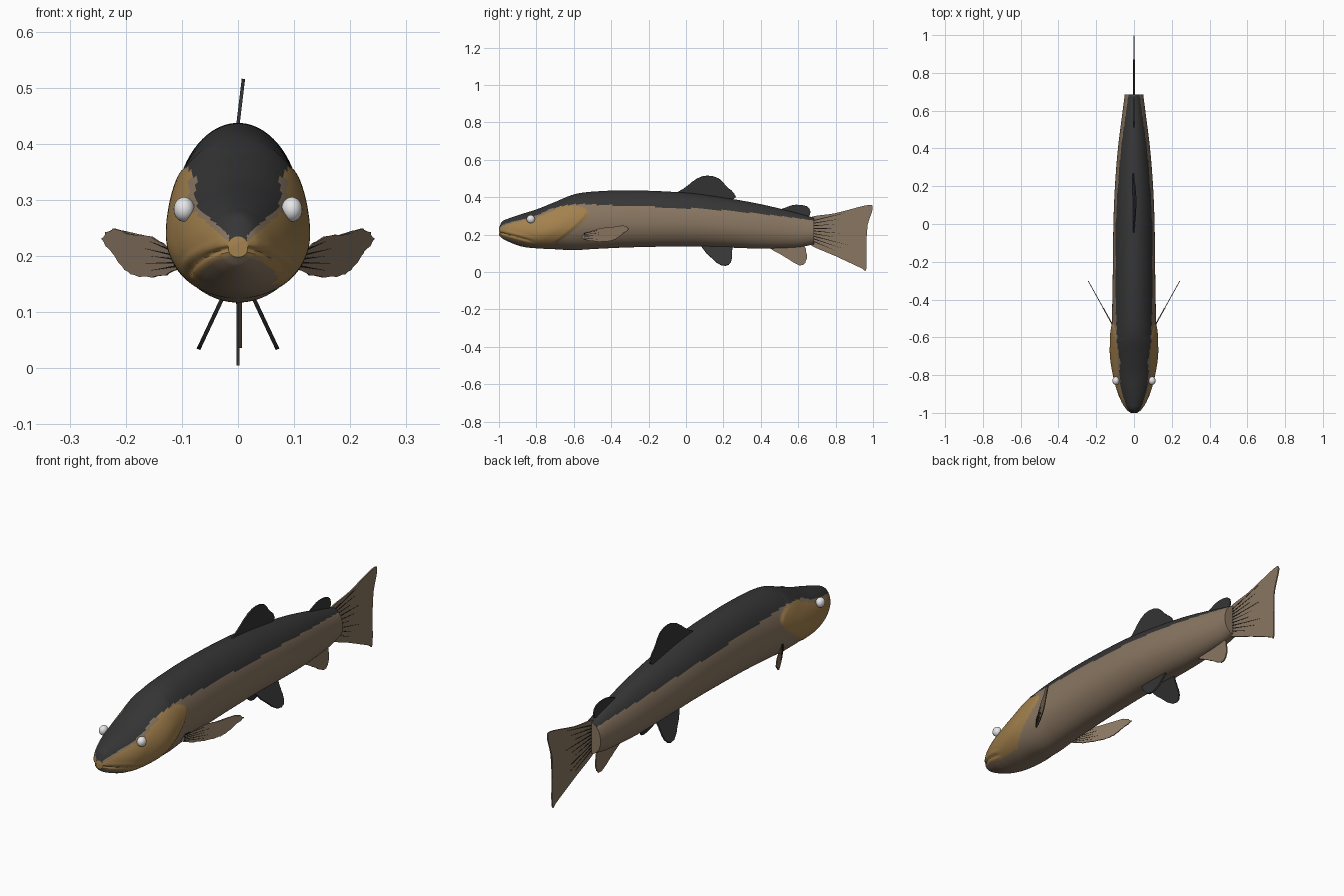
import bpy, bmesh, math
from mathutils import Vector

if "Cube" in bpy.data.objects:
    bpy.data.objects.remove(bpy.data.objects["Cube"])


def material(name, rgb):
    m = bpy.data.materials.new(name)
    m.diffuse_color = (*rgb, 1)
    m.use_nodes = True
    m.node_tree.nodes["Principled BSDF"].inputs["Base Color"].default_value = m.diffuse_color
    return m


DARK = material("charcoal back", (0.036, 0.036, 0.036))
BROWN = material("brown side", (0.25, 0.18, 0.12))
GOLD = material("golden cheek", (0.37, 0.22, 0.075))
RAY = material("black fin ray", (0.008, 0.008, 0.008))
WHITE = material("eye white", (0.8, 0.8, 0.8))


def smooth(ob, angle=40):
    bpy.ops.object.select_all(action='DESELECT')
    ob.select_set(True)
    bpy.context.view_layer.objects.active = ob
    bpy.ops.object.shade_smooth_by_angle(angle=math.radians(angle))


def finish(bm, name, mats):
    bmesh.ops.recalc_face_normals(bm, faces=bm.faces[:])
    me = bpy.data.meshes.new(name)
    bm.to_mesh(me)
    bm.free()
    for m in mats:
        me.materials.append(m)
    ob = bpy.data.objects.new(name, me)
    bpy.context.collection.objects.link(ob)
    smooth(ob)
    return ob


def interp(table, t, col=1):
    """Smooth interpolation of a small table keyed on its first column."""
    n = len(table)
    if t <= table[0][0]:
        return table[0][col]
    if t >= table[-1][0]:
        return table[-1][col]
    i = max(k for k in range(n - 1) if table[k][0] <= t)

    def slope(k):
        a, b = table[max(k - 1, 0)], table[min(k + 1, n - 1)]
        return (b[col] - a[col]) / (b[0] - a[0])
    a, b = table[i], table[i + 1]
    h = b[0] - a[0]
    u = (t - a[0]) / h
    return ((2*u**3 - 3*u*u + 1) * a[col] + (u**3 - 2*u*u + u) * h * slope(i)
            + (3*u*u - 2*u**3) * b[col] + (u**3 - u*u) * h * slope(i + 1))


# Body stations: y, bottom z, top z, half width
BODY = [(-1.0, .198, .235, .018), (-.985, .182, .268, .036), (-.95, .163, .286, .06),
        (-.88, .137, .31, .091), (-.8, .127, .335, .111), (-.7, .122, .375, .122),
        (-.6, .117, .415, .121), (-.5, .123, .43, .117), (-.3, .132, .437, .113),
        (0, .137, .424, .109), (.2, .132, .398, .101), (.4, .126, .363, .085),
        (.6, .133, .314, .06), (.685, .148, .29, .049)]
# Lower edge of the dark back, and rear edge of the gill cover by height
BACK = [(-1, .25), (-.9, .282), (-.8, .303), (-.72, .338), (-.6, .362), (-.4, .357),
        (0, .342), (.2, .33), (.4, .311), (.6, .287), (.69, .274)]
GILL = [(.13, -.74), (.17, -.675), (.2, -.635), (.25, -.575), (.29, -.535),
        (.32, -.52), (.345, -.55), (.36, -.6)]


def step(a, b, t):
    u = min(max((t - a) / (b - a), 0), 1)
    return u * u * (3 - 2 * u)


def body_point(y, a):
    bot, top, w = (interp(BODY, y, c) for c in (1, 2, 3))
    zc = bot + .45 * (top - bot)
    c, s = math.cos(a), math.sin(a)
    x, z = w * c, zc + s * (top - zc if s > 0 else zc - bot)
    # raised gill cover
    t = interp(GILL, z) - y
    if y > -.85:
        x += math.copysign(.006, c) * abs(c) * step(0, .018, t) * (1 - step(.08, .22, t))
    # mouth crease with protruding lips
    d = z - (.213 - .27 * (y + 1))
    fade = 1 - step(-.86, -.8, y)
    dent = fade * (math.exp(-(d / .005) ** 2) - .6 * math.exp(-((d - .014) / .008) ** 2)
                   - .5 * math.exp(-((d + .012) / .007) ** 2))
    return Vector((x * (1 - .05 * dent), y + .006 * max(dent, 0) * step(-.9, -.98, y), z))


def body_colour(p):
    x, y, z = abs(p.x), p.y, p.z
    if y < -.84:
        back = min(interp(BACK, y), .222 + .9 * x)
        if x < .016 and z > .208:
            return 0
    else:
        back = interp(BACK, y)
    if z > back:
        return 0
    chin = .2 - .3 * (y + 1) if y < -.86 else .15
    if y < interp(GILL, z) and z > chin and z < .357:
        if y < -.7 and z > back - .012:
            return 1
        return 2
    return 1


# Body: lofted rings, denser over the head
N = 112
ys = [-1 + .5 * (i / 90) ** 1.35 for i in range(91)]
ys += [-.5 + 1.185 * i / 110 for i in range(1, 111)]
bm = bmesh.new()
rings = [[bm.verts.new(body_point(y, 2 * math.pi * (k + .5) / N)) for k in range(N)] for y in ys]
for r0, r1 in zip(rings, rings[1:]):
    for k in range(N):
        j = (k + 1) % N
        f = bm.faces.new((r0[k], r0[j], r1[j], r1[k]))
        f.material_index = body_colour(f.calc_center_median())
bm.faces.new(rings[0]).material_index = 2
bm.faces.new(rings[-1]).material_index = 1
finish(bm, "body", [DARK, BROWN, GOLD])


# Fins: flat outlines (u, z) mapped into space, given a thin body
def curve_through(pts, n=6):
    out = []
    for i in range(len(pts)):
        p0, p1, p2, p3 = (Vector(pts[(i + k) % len(pts)]) for k in (-1, 0, 1, 2))
        for k in range(n):
            t = k / n
            out.append(.5 * (2*p1 + (p2 - p0)*t + (2*p0 - 5*p1 + 4*p2 - p3)*t*t
                             + (3*p1 - p0 - 3*p2 + p3)*t**3))
    return out


def fin(name, outline, place, mat, thick=.005, ragged=0.0, rays=()):
    pts = curve_through(outline)
    mid = sum(pts, Vector((0, 0))) / len(pts)
    if ragged:
        pts = [mid + (p - mid) * (1 + ragged * (1 if i % 3 == 0 else -.5)) for i, p in enumerate(pts)]
    side = (place(1, 0) - place(0, 0)).cross(place(0, 1) - place(0, 0)).normalized()

    def plate(bm, pts2, th, idx):
        a = [bm.verts.new(place(*p) + side * th / 2) for p in pts2]
        b = [bm.verts.new(place(*p) - side * th / 2) for p in pts2]
        faces = [bm.faces.new(a), bm.faces.new(b[::-1])]
        for i in range(len(a)):
            j = (i + 1) % len(a)
            faces.append(bm.faces.new((a[j], a[i], b[i], b[j])))
        for f in faces:
            f.material_index = idx
        return faces
    bm = bmesh.new()
    faces = plate(bm, pts, thick, 0)
    bmesh.ops.triangulate(bm, faces=faces[:2])
    # tapered dark rays near the root
    for (u0, z0), (u1, z1), w in rays:
        d = Vector((z0 - z1, u1 - u0)).normalized() * w
        plate(bm, [(u0 + d.x, z0 + d.y), (u0 - d.x, z0 - d.y), (u1, z1)], thick + .002, 1)
    return finish(bm, name, [mat, RAY])


def upright(u, z):
    return Vector((.0, u, z))


DORSAL = [(-.05, .41), (0, .455), (.06, .5), (.115, .515), (.175, .5), (.22, .455),
          (.257, .42), (.25, .39), (.1, .385)]
fin("dorsal_fin", DORSAL, lambda u, z: Vector(((z - .435) * .12, u, z)), DARK, .006, .01)

ADIPOSE = [(.5, .325), (.545, .35), (.59, .36), (.645, .352), (.664, .325), (.65, .295), (.57, .3)]
fin("adipose_fin", ADIPOSE, upright, DARK, .006, .01)

ANAL = [(.43, .145), (.53, .08), (.605, .037), (.637, .05), (.645, .095), (.622, .15), (.53, .16)]
fin("anal_fin", ANAL, lambda u, z: Vector((.004, u, z)), BROWN, .006, .02)

TAIL = [(.66, .29), (.8, .315), (.965, .357), (.998, .345), (.975, .265), (.955, .185),
        (.965, .1), (.962, .01), (.935, .022), (.8, .085), (.66, .15), (.65, .22)]
tail_rays = []
for i in range(9):
    t = i / 8
    z0, slope = .165 + .11 * t, -.42 + .66 * t
    length = .12 + .035 * (i % 3)
    tail_rays.append(((.68, z0), (.68 + length, z0 + slope * length), .0026))
fin("tail_fin", TAIL, upright, BROWN, .006, .0, tail_rays)

PELVIC = [(.08, .145), (.16, .055), (.21, .035), (.24, .055), (.246, .1), (.24, .15), (.16, .165)]
PECTORAL = [(.095, .19), (.13, .166), (.175, .164), (.2, .176), (.22, .203), (.24, .23),
            (.22, .248), (.19, .238), (.155, .234), (.115, .208)]
pec_rays = [((.108, .182 + .006 * i), (.155 + .008 * (i % 2), .174 + .013 * i), .0016)
            for i in range(5)]

# Paired parts on both sides
for s, label in ((1, "left"), (-1, "right")):
    fin("pelvic_fin_" + label, PELVIC,
        lambda u, z: Vector((s * (.03 + (.12 - z) * .47), u, z)), DARK, .007, .02)
    fin("pectoral_fin_" + label, PECTORAL,
        lambda u, z: Vector((s * u, -.54 + (u - .11) * 1.8, z)), BROWN, .004, .03, pec_rays)
    bpy.ops.mesh.primitive_uv_sphere_add(segments=24, ring_count=16, radius=.022,
                                         location=(s * .096, -.83, .283))
    eye = bpy.context.object
    eye.name = "eye_" + label
    eye.scale = (.85, 1, 1)
    eye.data.materials.append(WHITE)
    smooth(eye)
